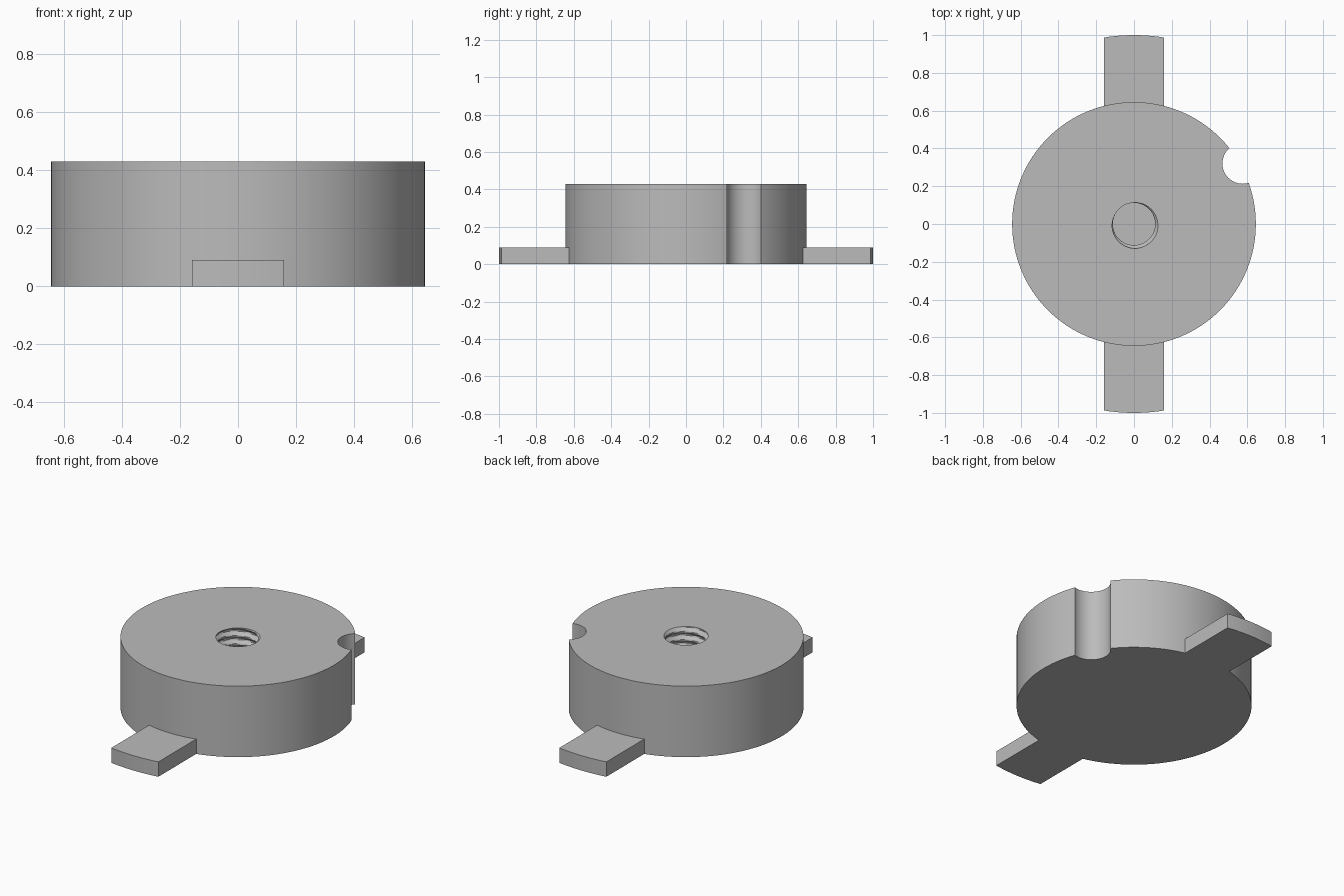
import bpy, bmesh
from math import cos, sin, tau, asin, radians

cube = bpy.data.objects.get("Cube")
if cube:
    bpy.data.objects.remove(cube, do_unlink=True)

BODY_R, HEIGHT = 0.645, 0.43
TAB_R, TAB_HALF, TAB_H = 1.0, 0.158, 0.09
MAJOR, MINOR, PITCH, FLOOR = 0.13, 0.112, 0.05, 0.1

grey = bpy.data.materials.new("light grey")
grey.use_nodes = True
grey.diffuse_color = (0.5, 0.5, 0.5, 1)
grey.node_tree.nodes["Principled BSDF"].inputs["Base Color"].default_value = (0.5, 0.5, 0.5, 1)


def lofted(name, rings):
    """Closed solid skinned through a stack of equal-length rings."""
    bm = bmesh.new()
    loops = [[bm.verts.new(p) for p in ring] for ring in rings]
    n = len(loops[0])
    for low, high in zip(loops, loops[1:]):
        for i in range(n):
            j = (i + 1) % n
            bm.faces.new((low[i], low[j], high[j], high[i]))
    bm.faces.new(loops[0][::-1])
    bm.faces.new(loops[-1])
    bmesh.ops.recalc_face_normals(bm, faces=bm.faces)
    mesh = bpy.data.meshes.new(name)
    bm.to_mesh(mesh)
    bm.free()
    mesh.materials.append(grey)
    obj = bpy.data.objects.new(name, mesh)
    bpy.context.collection.objects.link(obj)
    return obj


def prism(name, outline, z0, z1):
    return lofted(name, [[(x, y, z) for x, y in outline] for z in (z0, z1)])


def circle(r, n, cx=0, cy=0):
    return [(cx + r * cos(tau * i / n), cy + r * sin(tau * i / n)) for i in range(n)]


def combine(target, other, operation):
    mod = target.modifiers.new(operation.title(), 'BOOLEAN')
    mod.operation, mod.solver, mod.object = operation, 'EXACT', other
    bpy.context.view_layer.objects.active = target
    bpy.ops.object.modifier_apply(modifier=mod.name)
    bpy.data.objects.remove(other, do_unlink=True)


# Round body
body = prism("round_body_with_tabs", circle(BODY_R, 128), 0, HEIGHT)

# Crossbar with arc-shaped ends, forming the front and back tabs
a = asin(TAB_HALF / TAB_R)
arc = [(TAB_R * sin(a * t / 6), TAB_R * cos(a * t / 6)) for t in range(-6, 7)]
bar = prism("tabs", arc + [(-x, -y) for x, y in arc], 0, TAB_H)
combine(body, bar, 'UNION')

# Vertical notch in the rim
notch = prism("notch_cutter", circle(0.107, 48, 0.575, 0.32), -0.1, HEIGHT + 0.1)
combine(body, notch, 'DIFFERENCE')


# Blind hole with a helical thread
def thread_radius(turn, z):
    phase = (z / PITCH - turn + 0.25) % 1
    wave = min(max(abs(phase - 0.5) * 3 - 0.25, 0), 1)
    return MINOR + (MAJOR - MINOR) * wave


SEG, STEP = 64, PITCH / 10
rows = int((HEIGHT - FLOOR) / STEP) + 4
rings = []
for k in range(rows):
    z = FLOOR + k * STEP
    ring = []
    for i in range(SEG):
        r = thread_radius(i / SEG, z)
        ring.append((r * cos(tau * i / SEG), r * sin(tau * i / SEG), z))
    rings.append(ring)
combine(body, lofted("thread_cutter", rings), 'DIFFERENCE')

# Smooth curved walls, sharp edges kept
bpy.ops.object.select_all(action='DESELECT')
body.select_set(True)
bpy.context.view_layer.objects.active = body
bpy.ops.object.shade_smooth_by_angle(angle=radians(30))
